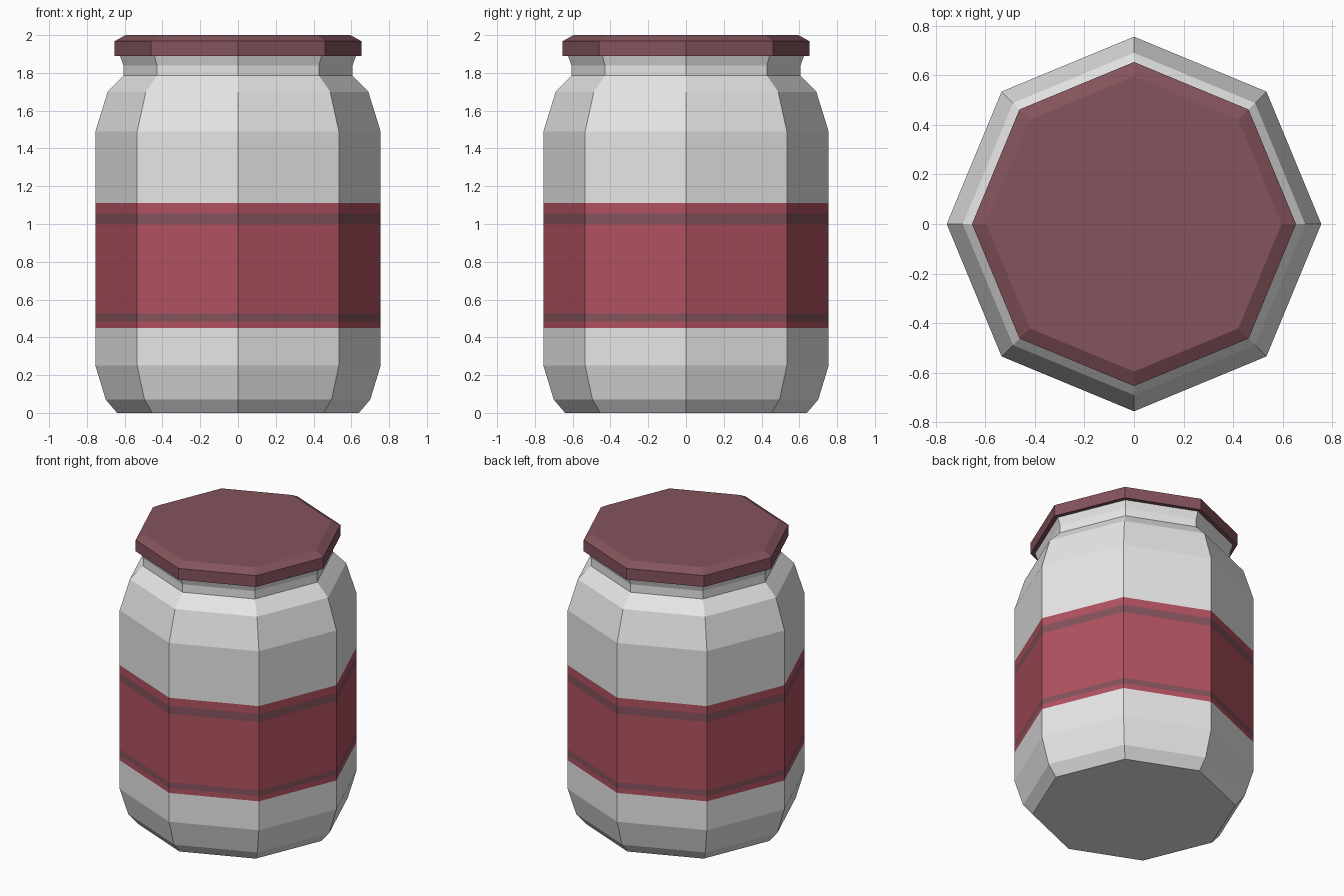
import bpy, bmesh, math

if "Cube" in bpy.data.objects:
    bpy.data.objects.remove(bpy.data.objects["Cube"])

SIDES = 8

def material(name, rgb):
    m = bpy.data.materials.new(name)
    m.diffuse_color = (*rgb, 1)
    m.use_nodes = True
    m.node_tree.nodes["Principled BSDF"].inputs["Base Color"].default_value = m.diffuse_color
    return m

glass = material("pale_glass", (0.80, 0.80, 0.80))
red = material("label_red", (0.44, 0.083, 0.116))
plum = material("dark_plum", (0.235, 0.087, 0.108))

def lathe(name, profile, mats, pick=lambda z: 0):
    """Spin a (radius, height) profile into a closed octagonal solid."""
    bm = bmesh.new()
    rings = [[bm.verts.new((r * math.cos(i * math.tau / SIDES),
                            r * math.sin(i * math.tau / SIDES), z))
              for i in range(SIDES)] for r, z in profile]
    for a, b in zip(rings, rings[1:]):
        for i in range(SIDES):
            j = (i + 1) % SIDES
            f = bm.faces.new((a[i], a[j], b[j], b[i]))
            f.material_index = pick(f.calc_center_median().z)
    bm.faces.new(rings[0][::-1])
    bm.faces.new(rings[-1])
    me = bpy.data.meshes.new(name)
    bm.to_mesh(me)
    bm.free()
    for m in mats:
        me.materials.append(m)
    ob = bpy.data.objects.new(name, me)
    bpy.context.collection.objects.link(ob)
    return ob

# Jar body: the straight wall is cut at the label and stripe edges
def label_colour(z):
    if 0.485 < z < 0.525 or 1.0 < z < 1.055:
        return 2
    return 1 if 0.45 < z < 1.11 else 0

R = 0.755
wall = [(R, z) for z in (0.25, 0.45, 0.485, 0.525, 1.0, 1.055, 1.11, 1.49)]
lathe("jar_body",
      [(0.64, 0), (0.70, 0.07)] + wall +
      [(0.69, 1.70), (0.607, 1.785), (0.607, 1.84), (0.625, 1.892)],
      [glass, red, plum], label_colour)

# Lid with a bevelled top edge
lathe("lid", [(0.653, 1.89), (0.653, 1.968), (0.595, 2.0)], [plum])
